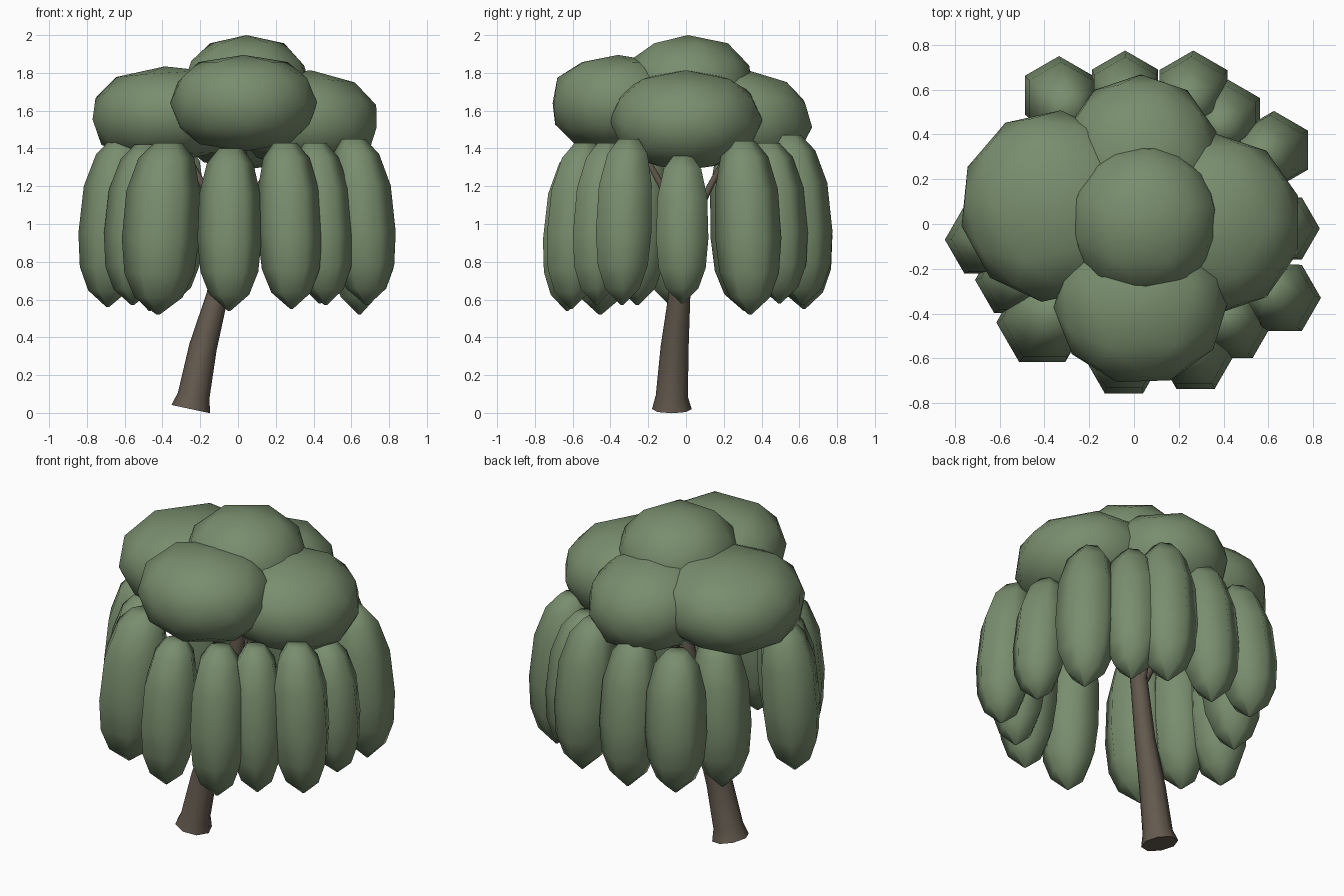
import bpy, bmesh, math
from math import radians
from mathutils import Vector, Matrix

cube = bpy.data.objects.get("Cube")
if cube:
    bpy.data.objects.remove(cube)


def material(name, rgb):
    m = bpy.data.materials.new(name)
    m.use_nodes = True
    m.diffuse_color = (*rgb, 1)
    m.node_tree.nodes["Principled BSDF"].inputs["Base Color"].default_value = (*rgb, 1)
    return m


LEAF = material("leaf green", (0.19, 0.27, 0.155))
BARK = material("bark brown", (0.125, 0.10, 0.075))


def finish(bm, name, mat):
    bmesh.ops.recalc_face_normals(bm, faces=bm.faces)
    mesh = bpy.data.meshes.new(name)
    bm.to_mesh(mesh)
    bm.free()
    mesh.materials.append(mat)
    ob = bpy.data.objects.new(name, mesh)
    bpy.context.collection.objects.link(ob)
    bpy.ops.object.select_all(action='DESELECT')
    ob.select_set(True)
    bpy.context.view_layer.objects.active = ob
    bpy.ops.object.shade_smooth_by_angle(angle=radians(75))
    return ob


def ring(bm, centre, radius, sides, rot, spin=0):
    return [bm.verts.new(centre + rot @ Vector((radius * math.cos(a), radius * math.sin(a), 0)))
            for a in (spin + k * math.tau / sides for k in range(sides))]


def skin(bm, rings):
    """Bridge a stack of rings and close both ends."""
    for a, b in zip(rings, rings[1:]):
        for k in range(len(a)):
            j = (k + 1) % len(a)
            bm.faces.new((a[k], a[j], b[j], b[k]))
    bm.faces.new(rings[0])
    bm.faces.new(rings[-1])


def clump(name, centre, radii, lean=0, spin=0, fullness=0.8):
    """Faceted ellipsoid with full shoulders; positive lean tips its outer side downwards."""
    bm = bmesh.new()
    bmesh.ops.create_icosphere(bm, subdivisions=2, radius=1)
    for v in bm.verts:
        r = v.co.xy.length
        if r > 0.01:
            v.co.xy *= r ** (fullness - 1)
    c = Vector(centre)
    tilt = Matrix.Identity(4)
    if lean:
        tilt = Matrix.Rotation(radians(lean), 4, Vector((-c.y, c.x, 0)).normalized())
    bm.transform(Matrix.Translation(c) @ tilt @ Matrix.Diagonal((*radii, 1))
                 @ Matrix.Rotation(radians(spin), 4, 'Z'))
    return finish(bm, name, LEAF)


# Frond outline: height fraction, width fraction, outward shift
FROND = [(0, .04, .02), (.1, .62, .015), (.24, .9, .01), (.44, 1, 0), (.72, .95, -.02),
         (.91, .72, -.045), (1, .36, -.06)]


def frond(name, x, y, low, high, w):
    """Hanging six-sided pod, its top bent in towards the trunk."""
    bm = bmesh.new()
    out = Vector((x, y, 0)).normalized()
    spin = radians(30 if y > .1 else 0)
    skin(bm, [ring(bm, Vector((x, y, low + t * (high - low))) + out * shift, w * r, 6,
                   Matrix.Identity(3), spin) for t, r, shift in FROND])
    return finish(bm, name, LEAF)


def limb(name, path, sides):
    """Tapered tube through (x, y, z, radius) stations."""
    bm = bmesh.new()
    pts = [Vector(p[:3]) for p in path]
    rings = []
    for i, p in enumerate(path):
        d = pts[min(i + 1, len(pts) - 1)] - pts[max(i - 1, 0)]
        rot = Vector((0, 0, 1)).rotation_difference(d).to_matrix()
        rings.append(ring(bm, pts[i], p[3], sides, rot))
    skin(bm, rings)
    return finish(bm, name, BARK)


# Leaning trunk with a flared foot
limb("trunk", [(-.25, -.075, .02, .105), (-.235, -.075, .09, .085), (-.185, -.06, .35, .074),
               (-.11, -.035, .62, .058), (-.05, -.01, .92, .05), (0, 0, 1.2, .042),
               (.02, 0, 1.5, .03)], 8)

# Branches reaching into the crown
for side, (x, y) in {"left": (.36, 0), "right": (-.38, .05),
                     "front": (-.03, -.32), "back": (.03, .32)}.items():
    limb(side + "_branch", [(-.05, -.01, .92, .03), (x * .4 - .03, y * .4, 1.2, .02),
                            (x, y, 1.55, .014)], 6)

# Crown clumps
clump("top_crown", (.045, .01, 1.71), (.345, .355, .29), spin=15)
clump("front_crown", (.03, -.36, 1.64), (.39, .36, .255), spin=20, fullness=.7)
clump("left_crown", (.36, 0, 1.55), (.395, .405, .265), lean=6)
clump("right_crown", (-.37, .08, 1.58), (.41, .43, .255), lean=4, spin=30, fullness=.7)
clump("back_crown", (.03, .30, 1.55), (.355, .37, .265), lean=6)

# Hanging fronds around the rim: x, y, bottom, top, half width
fronds = [
    (-.045, -.61, .54, 1.40, .17), (.275, -.59, .55, 1.43, .17), (.45, -.46, .57, 1.43, .16),
    (.665, -.33, .57, 1.45, .17), (.67, -.02, .58, 1.36, .16), (.625, .33, .52, 1.44, .175),
    (.42, .48, .58, 1.43, .165), (.265, .60, .57, 1.47, .175), (-.04, .605, .55, 1.43, .17),
    (-.335, .575, .58, 1.41, .175), (-.45, .30, .54, 1.42, .17),
    (-.67, -.07, .56, 1.45, .175), (-.54, -.25, .57, 1.42, .17), (-.41, -.44, .52, 1.43, .205),
]
for i, spec in enumerate(fronds):
    frond(f"frond_{i + 1}", *spec)
